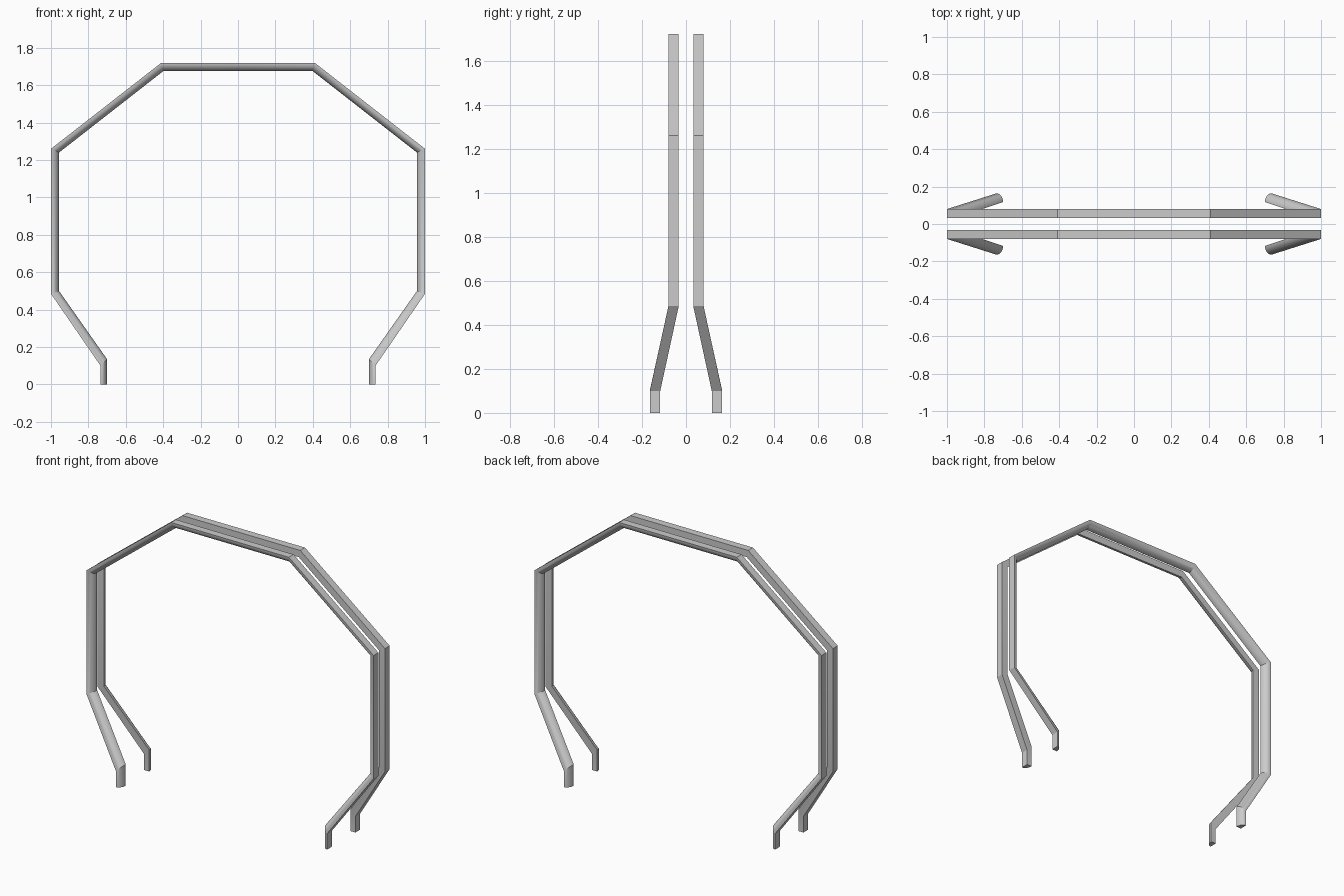
import bpy, bmesh, math

if "Cube" in bpy.data.objects:
    bpy.data.objects.remove(bpy.data.objects["Cube"])

WIDTH = 0.047   # bar thickness in y
SEGS = 8        # facets of the rounded corner

# Half of an arch: outer (x, z), inner (x, z), y of the flat inner face
SECTIONS = [
    ((0.00, 1.72), (0.00, 1.675), 0.033),
    ((0.41, 1.72), (0.40, 1.675), 0.033),
    ((1.00, 1.26), (0.957, 1.24), 0.033),
    ((1.00, 0.485), (0.957, 0.50), 0.033),
    ((0.735, 0.10), (0.70, 0.135), 0.117),
    ((0.735, 0.00), (0.70, 0.00), 0.117),
]


def arch(name, side):
    """Quarter-round bar swept along the half path, mirrored across x."""
    bm = bmesh.new()
    rings = []
    for (ox, oz), (ix, iz), y in SECTIONS:
        pts = [(ox, side * y, oz)]
        for i in range(SEGS + 1):
            a = math.pi / 2 * i / SEGS
            c, s = math.cos(a), math.sin(a)
            pts.append((ox + (ix - ox) * c, side * (y + WIDTH * s), oz + (iz - oz) * c))
        rings.append([bm.verts.new(p) for p in pts])
    n = SEGS + 2
    for r0, r1 in zip(rings, rings[1:]):
        for i in range(n):
            j = (i + 1) % n
            bm.faces.new((r0[i], r0[j], r1[j], r1[i]))
    # foot cap, with a temporary cap at the centre to orient normals
    bm.faces.new(rings[-1])
    top = bm.faces.new(rings[0])
    bmesh.ops.recalc_face_normals(bm, faces=bm.faces[:])
    bmesh.ops.delete(bm, geom=[top], context='FACES_ONLY')
    me = bpy.data.meshes.new(name)
    bm.to_mesh(me)
    bm.free()
    ob = bpy.data.objects.new(name, me)
    bpy.context.collection.objects.link(ob)
    bpy.ops.object.select_all(action='DESELECT')
    ob.select_set(True)
    bpy.context.view_layer.objects.active = ob
    bpy.ops.object.shade_smooth_by_angle(angle=math.radians(25))
    mod = ob.modifiers.new("mirror", 'MIRROR')
    mod.use_axis[0] = True
    mod.use_clip = True


arch("front_arch", -1)
arch("rear_arch", 1)
